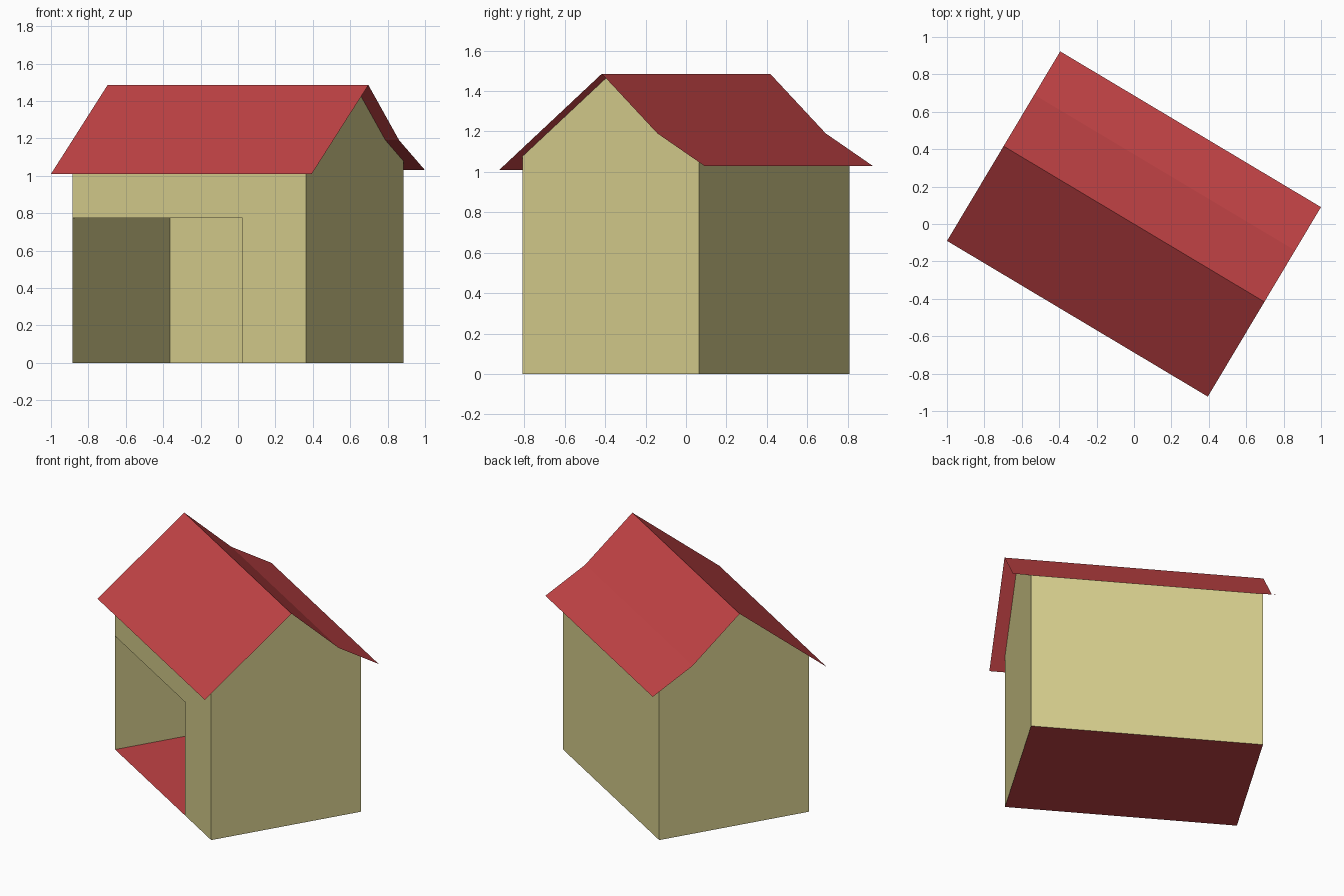
import bpy
import math
from mathutils import Matrix

cube = bpy.data.objects.get("Cube")
if cube:
    bpy.data.objects.remove(cube, do_unlink=True)


def make_material(name, rgb):
    mat = bpy.data.materials.new(name)
    mat.use_nodes = True
    mat.diffuse_color = (*rgb, 1)
    bsdf = next(n for n in mat.node_tree.nodes if n.type == "BSDF_PRINCIPLED")
    bsdf.inputs["Base Color"].default_value = (*rgb, 1)
    return mat


cream = make_material("cream_wall", (0.67, 0.615, 0.265))
red = make_material("roof_red", (0.54, 0.056, 0.06))

# The building is turned on its plot
turn = Matrix.Rotation(math.radians(-30.84), 4, "Z")


def add_sheet(name, verts, faces, mat):
    mesh = bpy.data.meshes.new(name)
    mesh.from_pydata(verts, [], faces)
    mesh.materials.append(mat)
    obj = bpy.data.objects.new(name, mesh)
    obj.matrix_world = turn
    bpy.context.collection.objects.link(obj)
    return obj


def polygon(name, verts, mat):
    return add_sheet(name, verts, [range(len(verts))], mat)


# Main sizes: half length and half depth of the walls, roof overhangs
length, depth = 0.727, 0.508
roof_length = 0.812
door_end, door_top = 0.332, 0.775

# Roof profile as (y, z): straight front slope, back slope with a kink
profile = [(-0.59, 1.01), (0, 1.485), (0.32, 1.19), (0.59, 1.03)]


def roof_height(y):
    for (y0, z0), (y1, z1) in zip(profile, profile[1:]):
        if y0 <= y <= y1:
            return z0 + (z1 - z0) * (y - y0) / (y1 - y0)


front_eave, back_eave = roof_height(-depth), roof_height(depth)

# Roof: the profile swept along the ridge
roof_verts = [(x, y, z) for y, z in profile for x in (-roof_length, roof_length)]
roof_faces = [(i, i + 1, i + 3, i + 2) for i in range(0, 2 * len(profile) - 2, 2)]
add_sheet("roof", roof_verts, roof_faces, red)

# Floor
polygon("floor", [(-length, -depth, 0), (length, -depth, 0),
                  (length, depth, 0), (-length, depth, 0)], red)

# Front wall, with a wide opening up to the corner
front = [(-length, door_top), (door_end, door_top), (door_end, 0),
         (length, 0), (length, front_eave), (-length, front_eave)]
polygon("front_wall", [(x, -depth, z) for x, z in front], cream)

# Back wall
back = [(length, 0), (-length, 0), (-length, back_eave), (length, back_eave)]
polygon("back_wall", [(x, depth, z) for x, z in back], cream)

# Gable walls reaching up to the roof
gable = [(-depth, 0), (depth, 0), (depth, back_eave),
         profile[2], profile[1], (-depth, front_eave)]
polygon("left_gable", [(length, y, z) for y, z in gable], cream)
polygon("right_gable", [(-length, y, z) for y, z in reversed(gable)], cream)
